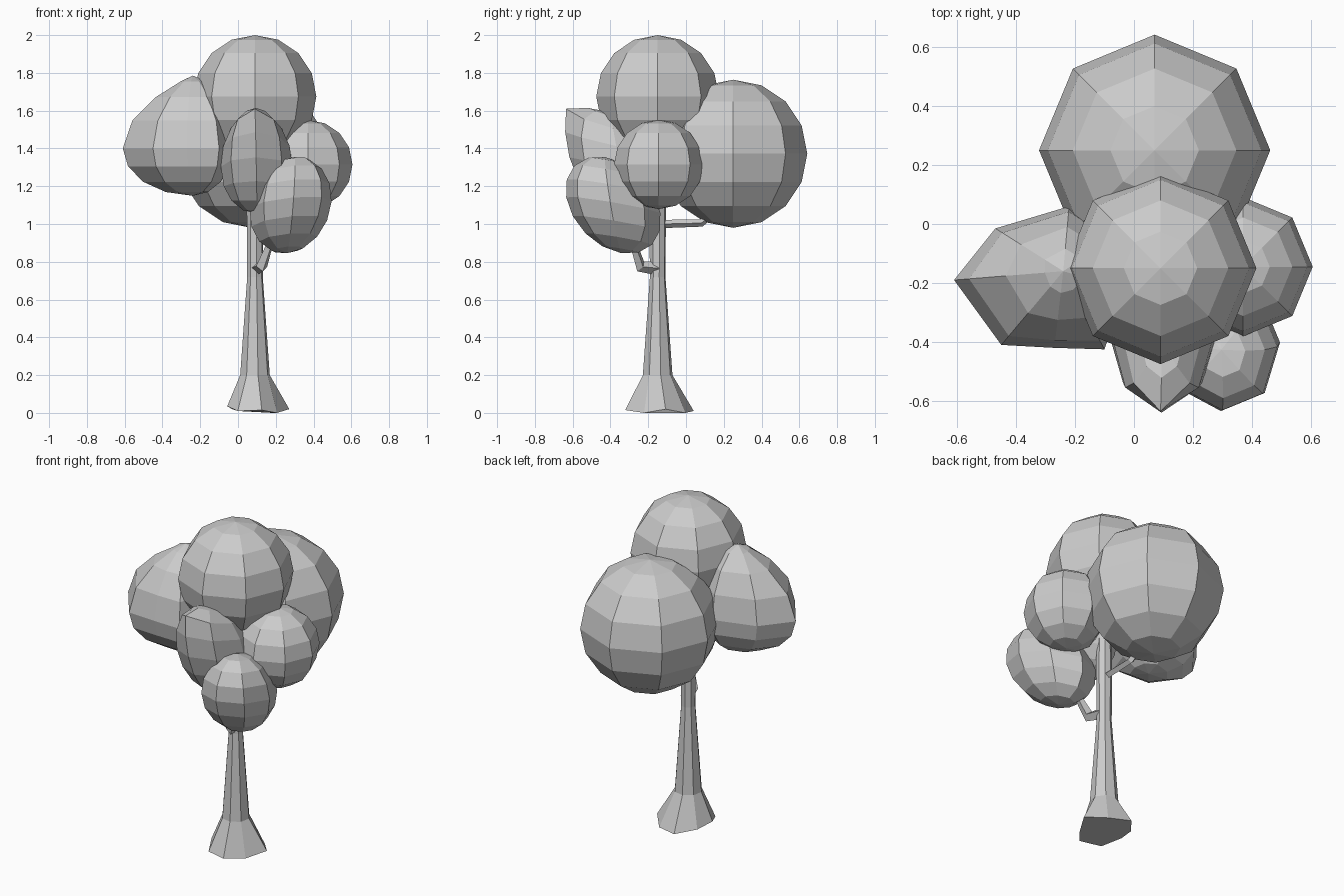
import bpy, bmesh
from math import sin, cos, pi, radians
from mathutils import Vector, Matrix

if "Cube" in bpy.data.objects:
    bpy.data.objects.remove(bpy.data.objects["Cube"])


def finish(name, bm):
    bmesh.ops.recalc_face_normals(bm, faces=bm.faces)
    me = bpy.data.meshes.new(name)
    bm.to_mesh(me)
    bm.free()
    ob = bpy.data.objects.new(name, me)
    bpy.context.collection.objects.link(ob)
    return ob


def ball(name, center, scale, stretch=None, pull=None):
    """Eight-sided flat ball, optionally stretched on an axis or pulled to a tip."""
    bm = bmesh.new()
    bmesh.ops.create_uvsphere(bm, u_segments=8, v_segments=8, radius=1)
    m = Matrix.Diagonal((*scale, 1))
    if stretch:
        m = Matrix.Scale(stretch[0], 4, Vector(stretch[1]).normalized()) @ m
    bm.transform(Matrix.Translation(center) @ m)
    if pull:
        tip, direction, reach = pull
        d = Vector(direction).normalized()
        start = max(bm.verts, key=lambda v: (v.co - Vector(center)).dot(d)).co.copy()
        move = Vector(tip) - start
        for v in bm.verts:
            t = max(0, 1 - (v.co - start).length / reach)
            v.co += move * t ** 1.2
    return finish(name, bm)


def loft(name, rings):
    """Skin closed rings of equal point count and cap both ends."""
    bm = bmesh.new()
    loops = [[bm.verts.new(p) for p in ring] for ring in rings]
    n = len(loops[0])
    for a, b in zip(loops, loops[1:]):
        for i in range(n):
            j = (i + 1) % n
            bm.faces.new((a[i], a[j], b[j], b[i]))
    bm.faces.new(loops[0])
    bm.faces.new(loops[-1])
    return finish(name, bm)


def branch(name, points):
    """Four-sided tapering branch along (x, y, z, radius) points."""
    cu = bpy.data.curves.new(name, 'CURVE')
    cu.dimensions = '3D'
    cu.bevel_depth = 1
    cu.bevel_resolution = 0
    cu.use_fill_caps = True
    sp = cu.splines.new('POLY')
    sp.points.add(len(points) - 1)
    for p, (x, y, z, r) in zip(sp.points, points):
        p.co = (x, y, z, 1)
        p.radius = r
    sp.use_smooth = False
    ob = bpy.data.objects.new(name, cu)
    bpy.context.collection.objects.link(ob)


# Round leaf clumps
ball("top_foliage", (0.09, -0.15, 1.675), (0.325,) * 3)
ball("back_foliage", (0.07, 0.25, 1.372), (0.392,) * 3)
ball("right_foliage", (0.37, -0.145, 1.315), (0.236,) * 3)

# Low front clump, stretched up and forward
ball("low_front_foliage", (0.278, -0.385, 1.10), (0.21,) * 3,
     stretch=(1.43, (0.28, -0.66, 0.70)))

# Front clump, pulled into a point
ball("front_foliage", (0.10, -0.34, 1.29), (0.19, 0.22, 0.235),
     pull=((0.09, -0.635, 1.61), (0, -1, 1), 0.34))

# Left clump: teardrop built from its widest outline
outline = [(-0.61, -0.19), (-0.45, -0.41), (-0.27, -0.42), (-0.10, -0.425),
           (-0.03, -0.22), (-0.06, -0.04), (-0.22, 0.06), (-0.47, -0.015)]
pole = Vector((-0.24, -0.16))
rings = []
for k in range(9):
    a = pi * min(max(k / 8, 0.004), 0.996)
    ring = []
    for p in outline:
        d = Vector(p) - pole
        power = max(1, d.length / 0.2) if k > 4 else 1
        q = pole + d * sin(a) ** power
        ring.append((q.x, q.y, 1.40 - cos(a) * (0.385 if k > 4 else 0.25)))
    rings.append(ring)
loft("left_foliage", rings)

# Trunk with flared, uneven roots
root_radii = (0.185, 0.17, 0.19, 0.145, 0.15, 0.165, 0.18, 0.14)
root_heights = (0.02, 0.0, 0.01, 0.02, 0.035, 0.01, 0.015, 0.0)


def trunk_ring(z, r):
    return [(0.09 + r * cos(i * pi / 4 + 0.2), -0.15 + r * sin(i * pi / 4 + 0.2), z)
            for i in range(8)]


base = [(0.09 + r * cos(i * pi / 4 + 0.2), -0.145 + r * sin(i * pi / 4 + 0.2), h)
        for i, (r, h) in enumerate(zip(root_radii, root_heights))]
loft("trunk", [base, trunk_ring(0.20, 0.08), trunk_ring(0.72, 0.042),
               trunk_ring(1.10, 0.045), trunk_ring(1.45, 0.035)])

# Branches
branch("front_branch", [(0.10, -0.15, 0.765, 0.036), (0.125, -0.24, 0.775, 0.032),
                        (0.16, -0.27, 0.87, 0.022), (0.21, -0.32, 0.98, 0.02)])
branch("back_branch", [(0.09, -0.13, 1.0, 0.022), (0.09, 0.08, 1.005, 0.02),
                       (0.08, 0.15, 1.06, 0.018)])
